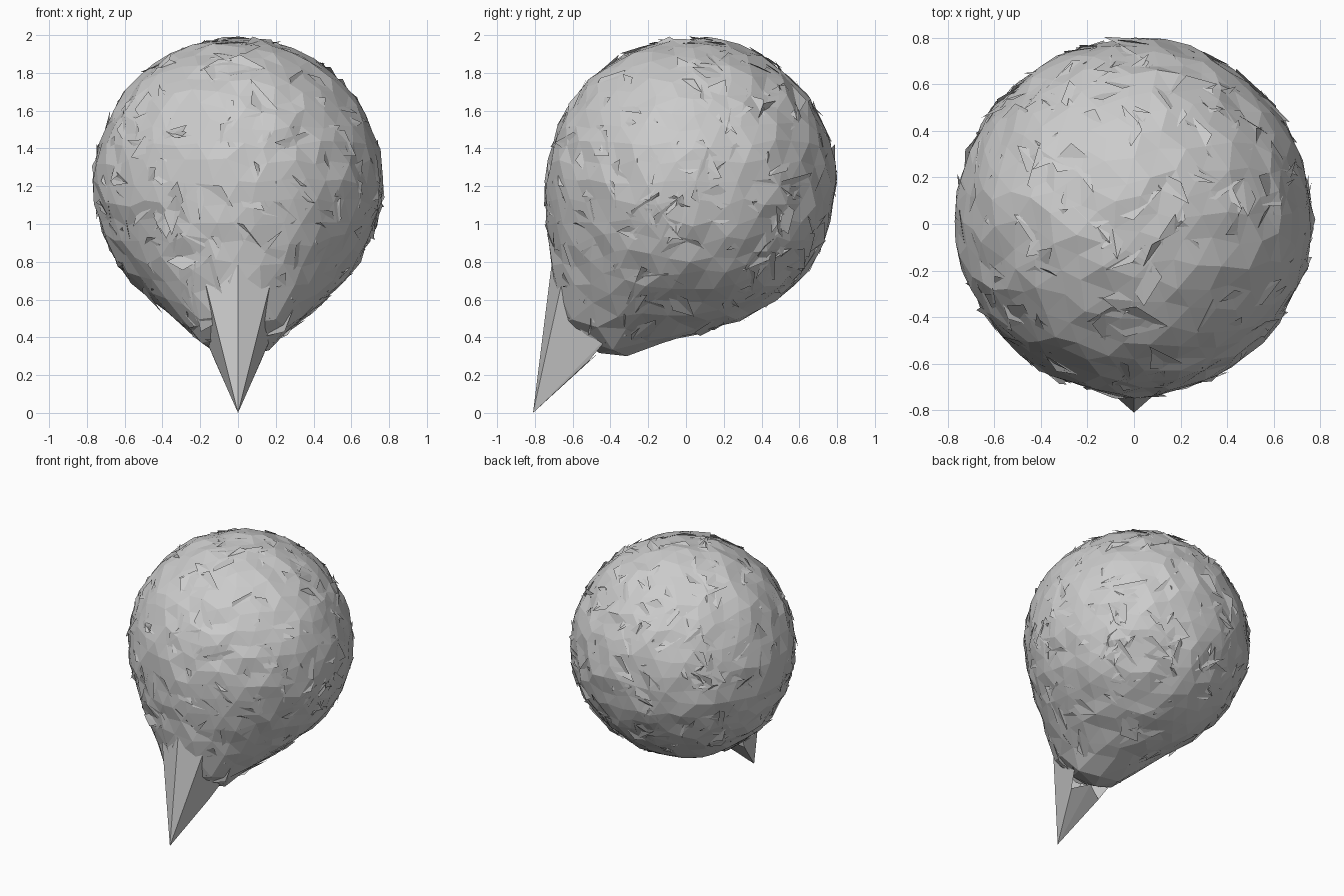
import bpy, bmesh, math, random
from mathutils import Vector

if "Cube" in bpy.data.objects:
    bpy.data.objects.remove(bpy.data.objects["Cube"])

random.seed(7)
CENTRE = Vector((0, 0.03, 1.22))
TIP = Vector((0, -0.81, 0.0))
AXIS = (TIP - CENTRE).normalized()
# radius against angle (degrees) away from the tail axis
PROFILE = [(0, 1.04), (8, 1.03), (13, 1.0), (20, 0.91), (32, 0.825),
           (45, 0.79), (60, 0.775), (180, 0.775)]


def radius(d):
    a = math.degrees(d.angle(AXIS, 0))
    for (a0, r0), (a1, r1) in zip(PROFILE, PROFILE[1:]):
        if a <= a1:
            return r0 + (r1 - r0) * (a - a0) / (a1 - a0)
    return PROFILE[-1][1]


def on_surface(d, offset=0.0):
    d = d.normalized()
    return CENTRE + d * (radius(d) + offset)


def random_direction():
    z, a = random.uniform(-1, 1), random.uniform(0, math.tau)
    s = math.sqrt(1 - z * z)
    return Vector((s * math.cos(a), s * math.sin(a), z))


def finish(name, bm):
    mesh = bpy.data.meshes.new(name)
    bm.to_mesh(mesh)
    bm.free()
    obj = bpy.data.objects.new(name, mesh)
    bpy.context.collection.objects.link(obj)
    return obj


# Faceted body, drawn out towards the tail
bm = bmesh.new()
bmesh.ops.create_icosphere(bm, subdivisions=4, radius=1)
for v in bm.verts:
    d = v.co.normalized() + 0.03 * random_direction()
    v.co = on_surface(d, random.uniform(-0.022, 0.002))
finish("crumpled_body", bm)

# Folded shards overlapping all over the body
bm = bmesh.new()
for i in range(520):
    d = random_direction()
    u = d.orthogonal().normalized()
    w = d.cross(u)
    spin = random.uniform(0, math.tau)
    long = random.uniform(0.10, 0.24)
    wide = long * random.uniform(0.3, 0.7)
    e1 = u * math.cos(spin) + w * math.sin(spin)
    e2 = d.cross(e1)
    skew = random.uniform(-0.5, 0.5) * long
    outline = [(-long, 0, -0.02), (skew, -wide, random.uniform(-0.05, 0.0)),
               (long, 0, random.uniform(-0.03, 0.012)),
               (-skew, wide, random.uniform(-0.04, 0.01))]
    vs = [bm.verts.new(on_surface(d + e1 * a + e2 * b, h)) for a, b, h in outline]
    bm.faces.new((vs[0], vs[1], vs[2]))
    if i % 3:
        bm.faces.new((vs[0], vs[2], vs[3]))
finish("surface_shards", bm)

# Sharp pointed tail leaning to the front
bm = bmesh.new()
tip = bm.verts.new(TIP)
half = [(0.12, -0.52, 0.27), (0.2, -0.36, 0.46), (0.17, -0.66, 0.68)]
ring = [bm.verts.new(p) for p in half]
ring.append(bm.verts.new((0, -0.71, 0.8)))
ring += [bm.verts.new((-x, y, z)) for x, y, z in reversed(half)]
ring.append(bm.verts.new((0, -0.46, 0.32)))
for a, b in zip(ring, ring[1:] + ring[:1]):
    bm.faces.new((tip, a, b))
bmesh.ops.recalc_face_normals(bm, faces=bm.faces)
finish("pointed_tail", bm)
